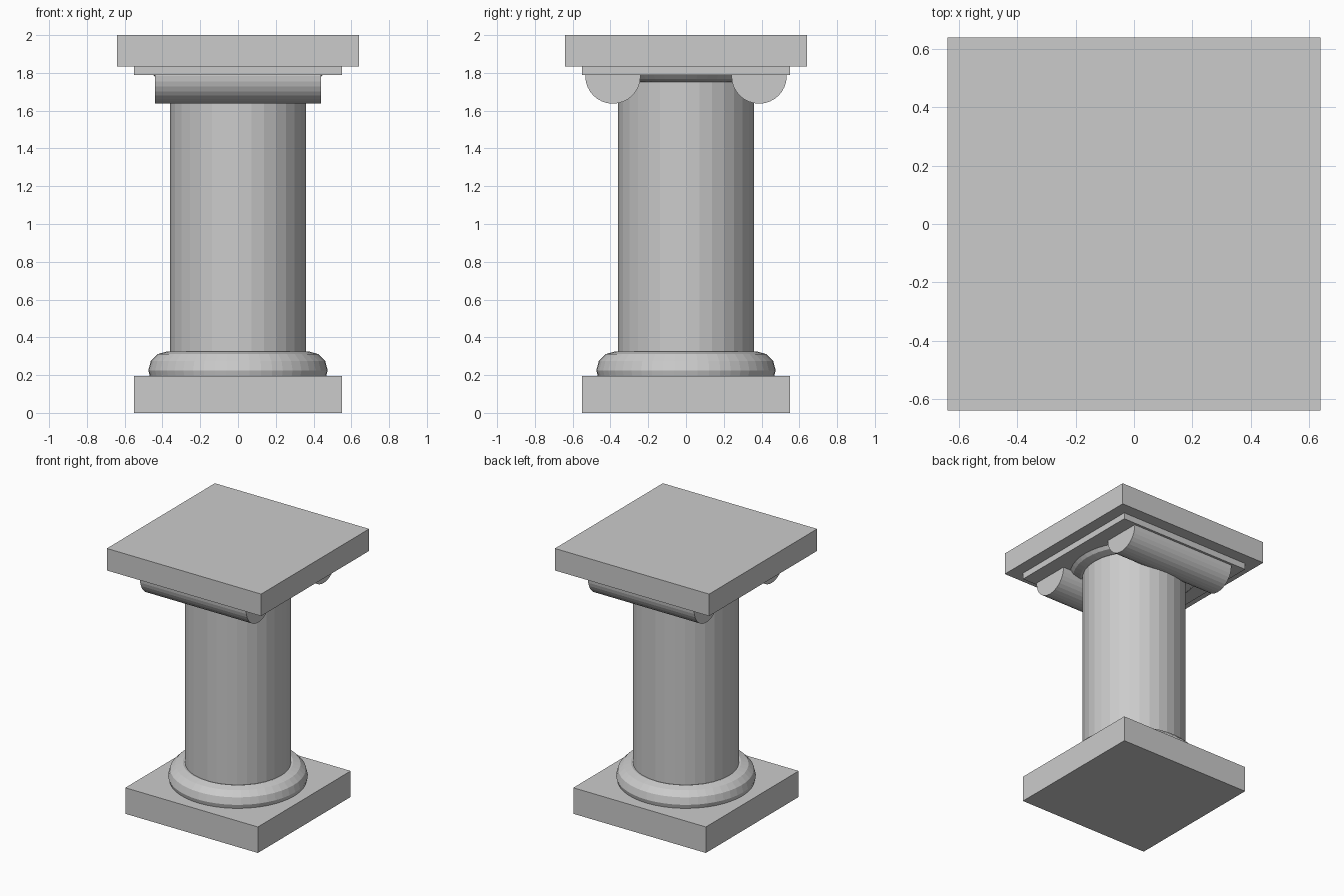
import bpy
from math import pi

if "Cube" in bpy.data.objects:
    bpy.data.objects.remove(bpy.data.objects["Cube"])


def block(name, half, z0, z1):
    bpy.ops.mesh.primitive_cube_add(size=1, location=(0, 0, (z0 + z1) / 2))
    ob = bpy.context.object
    ob.name = name
    ob.scale = (2 * half, 2 * half, z1 - z0)
    bpy.ops.object.transform_apply(location=False, rotation=False, scale=True)


def cylinder(name, radius, length, loc, rot=(0, 0, 0)):
    bpy.ops.mesh.primitive_cylinder_add(vertices=32, radius=radius, depth=length,
                                        location=loc, rotation=rot)
    bpy.context.object.name = name


def ring(name, z):
    bpy.ops.mesh.primitive_torus_add(major_radius=0.375, minor_radius=0.1,
                                     major_segments=48, minor_segments=12,
                                     location=(0, 0, z))
    ob = bpy.context.object
    ob.name = name
    ob.data.shade_flat()


# Square base and slabs on top
block("plinth", 0.55, 0, 0.195)
block("lower_slab", 0.55, 1.788, 1.835)
block("top_slab", 0.64, 1.835, 2.0)

# Round shaft with rings half sunk into the base and the capital
cylinder("shaft", 0.36, 1.7, (0, 0, 0.95))
ring("base_ring", 0.225)
ring("capital_ring", 1.853)

# Scroll rolls under the slab, front and back
for name, side in (("front_scroll", -1), ("back_scroll", 1)):
    cylinder(name, 0.146, 0.88, (0, side * 0.387, 1.783), (0, pi / 2, 0))
